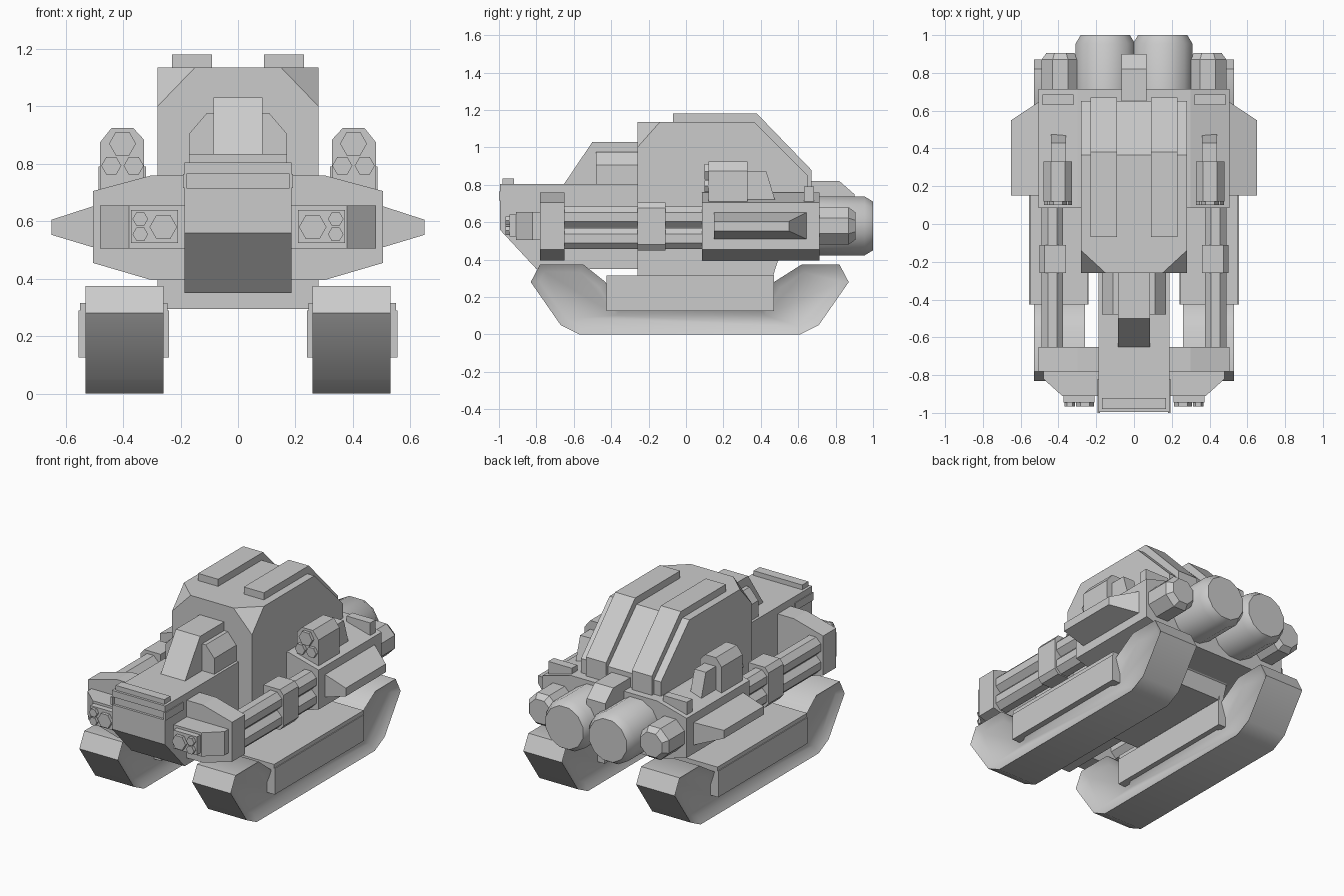
import bpy, bmesh, math
from mathutils import Vector

if "Cube" in bpy.data.objects:
    bpy.data.objects.remove(bpy.data.objects["Cube"])


def finish(name, bm, mirror=False, smooth=False):
    bmesh.ops.recalc_face_normals(bm, faces=bm.faces)
    me = bpy.data.meshes.new(name)
    bm.to_mesh(me)
    bm.free()
    ob = bpy.data.objects.new(name, me)
    bpy.context.collection.objects.link(ob)
    if mirror:
        mod = ob.modifiers.new("mirror", 'MIRROR')
        mod.use_mirror_merge = False
    if smooth:
        bpy.ops.object.select_all(action='DESELECT')
        ob.select_set(True)
        bpy.context.view_layer.objects.active = ob
        bpy.ops.object.shade_smooth_by_angle(angle=math.radians(46))
    return ob


def prism_bm(pts, axis, a, b):
    """Extrude a profile along an axis: x uses (y,z), y uses (x,z), z uses (x,y)."""
    bm = bmesh.new()
    place = {'x': lambda p, t: (t, p[0], p[1]),
             'y': lambda p, t: (p[0], t, p[1]),
             'z': lambda p, t: (p[0], p[1], t)}[axis]
    lo = [bm.verts.new(place(p, a)) for p in pts]
    hi = [bm.verts.new(place(p, b)) for p in pts]
    bm.faces.new(lo)
    bm.faces.new(hi)
    n = len(pts)
    for i in range(n):
        j = (i + 1) % n
        bm.faces.new((lo[i], lo[j], hi[j], hi[i]))
    bmesh.ops.recalc_face_normals(bm, faces=bm.faces)
    return bm


def prism(name, pts, axis, a, b, mirror=False, smooth=False):
    return finish(name, prism_bm(pts, axis, a, b), mirror, smooth)


def box(name, x0, x1, y0, y1, z0, z1, mirror=False):
    return prism(name, [(x0, y0), (x1, y0), (x1, y1), (x0, y1)], 'z', z0, z1, mirror)


def ngon(cx, cz, r, n, turn=0.0):
    return [(cx + r * math.cos(2 * math.pi * (i + turn) / n),
             cz + r * math.sin(2 * math.pi * (i + turn) / n)) for i in range(n)]


def drum(name, cx, cz, r, n, turn, y0, y1, y2, r2):
    """Rear drum with a chamfered end."""
    bm = bmesh.new()
    rings = [[bm.verts.new((x, y, z)) for x, z in ngon(cx, cz, rr, n, turn)]
             for y, rr in ((y0, r), (y1, r), (y2, r2))]
    bm.faces.new(rings[0])
    bm.faces.new(rings[-1])
    for p, q in zip(rings, rings[1:]):
        for i in range(n):
            j = (i + 1) % n
            bm.faces.new((p[i], p[j], q[j], q[i]))
    return finish(name, bm, True, n > 8)


# tracks: U-shaped side profile with recessed flanks
track = [(-.83, .28), (-.78, .375), (-.55, .375), (-.43, .28), (-.35, .14), (.4, .14), (.47, .28),
         (.62, .375), (.82, .375), (.87, .28), (.71, .05), (.61, 0), (-.57, 0), (-.67, .05)]
bm = prism_bm(track, 'x', .26, .53)
for f in [f for f in bm.faces if len(f.verts) > 4]:
    bmesh.ops.inset_region(bm, faces=[f], thickness=.045)
    shift = Vector((-.03 if f.calc_center_median().x > .4 else .03, 0, 0))
    bmesh.ops.translate(bm, verts=f.verts[:], vec=shift)
finish("track", bm, True, True)
box("track_guard", .24, .555, -.425, .47, .125, .29, True)
box("track_guard_cap", .245, .55, -.425, .47, .29, .315, True)

# central body with clipped front top corners
body = [(-.26, .295), (.46, .295), (.49, .39), (.65, .5), (.65, .85), (.365, 1.135), (-.26, 1.135)]
bm = prism_bm(body, 'x', -.28, .28)
for s in (-1, 1):
    a, b, c = Vector((s * .15, -.26, 1.135)), Vector((s * .28, -.26, 1.0)), Vector((s * .28, -.14, 1.135))
    no = (b - a).cross(c - a)
    if no.z < 0:
        no = -no
    bmesh.ops.bisect_plane(bm, geom=bm.verts[:] + bm.edges[:] + bm.faces[:], plane_co=a,
                           plane_no=no, clear_outer=True, dist=1e-5)
    bmesh.ops.holes_fill(bm, edges=[e for e in bm.edges if e.is_boundary])
finish("body", bm)

# roof ribs
prism("roof_rib", [(-.07, 1.12), (-.07, 1.18), (.38, 1.18), (.67, .88), (.67, .76), (.63, .76),
                   (.63, .84), (.35, 1.12)], 'x', .09, .23, True)

# hood with a grooved nose and stepped lip
prism("hood", [(-.26, .35), (-.8, .35), (-.995, .56), (-.995, .715), (-.98, .715), (-.98, .765),
               (-.995, .765), (-.995, .805), (-.26, .805)], 'x', -.187, .187)
box("hood_side_strip", .18, .192, -1, -.82, .715, .765, True)
box("hood_lip", -.17, .17, -.98, -.92, .8, .835)

# sight housing on the hood
prism("sight_housing", [(-.655, .8), (-.5, 1.03), (-.25, 1.03), (-.25, .8)], 'x', -.085, .085)
prism("sight_cheek", [(.08, .8), (.17, .8), (.17, .905), (.11, .975), (.08, .975)],
      'y', -.48, -.25, True)

# front and rear cross hulls share one section
section = [(-.505, .455), (-.505, .705), (-.3, .76), (.3, .76),
           (.505, .705), (.505, .455), (.3, .395), (-.3, .395)]
prism("front_cross_hull", section, 'y', -.78, -.65)
prism("rear_cross_hull", section, 'y', .085, .715)

# headlight blocks with hexagonal lamps
prism("headlight_block", [(.18, -.77), (.48, -.77), (.48, -.82), (.38, -.91), (.18, -.91)],
      'z', .505, .655, True)
box("headlight_panel", .208, .373, -.945, -.9, .525, .64, True)
for i, (x, z, r) in enumerate([(.26, .58, .048), (.34, .608, .027), (.34, .555, .027)]):
    prism(f"headlamp_{i}", ngon(x, z, r, 6), 'y', -.965, -.93, True)

# side pipes and clamp
for label, z in (("upper", .628), ("lower", .513)):
    prism(f"{label}_side_pipe", ngon(.432, z, .062, 8, .5), 'y', -.68, .1, True)
prism("pipe_clamp", [(.36, .45), (.475, .45), (.5, .48), (.5, .675), (.475, .705), (.36, .705)],
      'y', -.26, -.11, True)

# tapered side sponsons
bm = bmesh.new()
rows = [[bm.verts.new((x, y, z)) for y, z in ((y0, z0), (y1, z0), (y1, z1), (y0, z1))]
        for x, y0, y1, z0, z1 in ((.49, .15, .655, .505, .657), (.65, .15, .55, .553, .605))]
for r in rows:
    bm.faces.new(r)
for i in range(4):
    j = (i + 1) % 4
    bm.faces.new((rows[0][i], rows[0][j], rows[1][j], rows[1][i]))
finish("sponson", bm, True)

# rocket pods with three tubes and a rear brace
prism("rocket_pod", [(.328, .7), (.48, .7), (.48, .875), (.44, .925), (.365, .925), (.328, .885)],
      'y', .12, .33, True)
for i, (x, z, r) in enumerate([(.402, .87, .047), (.363, .793, .035), (.441, .793, .035)]):
    prism(f"rocket_tube_{i}", ngon(x, z, r, 6), 'y', .1, .14, True)
prism("pod_brace", [(.32, .69), (.32, .87), (.43, .87), (.485, .69)], 'x', .36, .44, True)

# small rear deck cleats
prism("deck_cleat", [(.63, .68), (.63, .79), (.685, .79), (.685, .68)], 'x', .32, .485, True)

# rear drums and central duct
drum("large_drum", .152, .58, .163, 12, .5, .6, .955, 1.0, .135)
drum("small_drum", .39, .58, .108, 8, .5, .7, .87, .905, .08)
prism("rear_duct", [(.6, .6), (.6, .82), (.82, .82), (.9, .75), (.9, .6)], 'x', -.065, .065)
